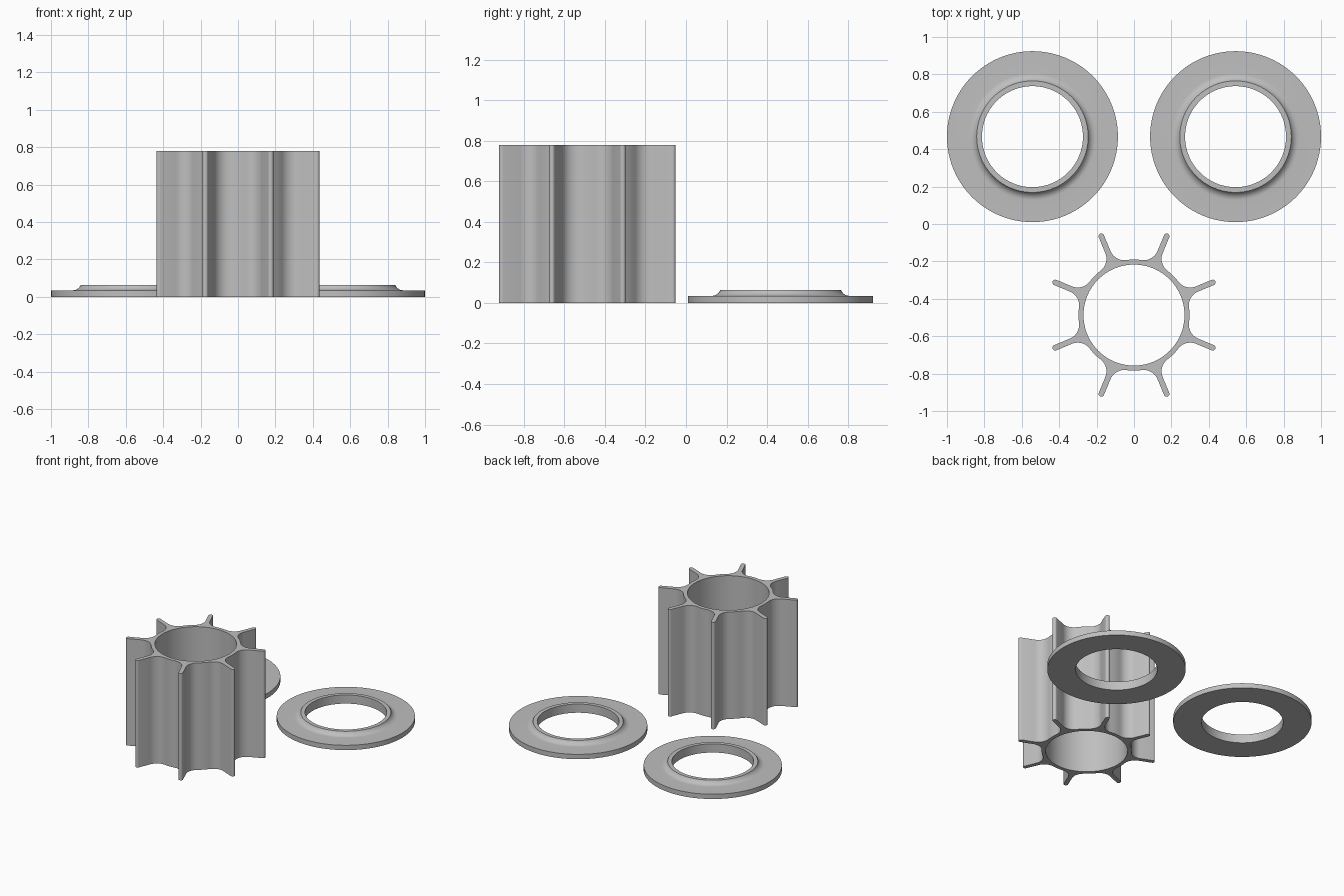
import bpy, bmesh, math
from mathutils import Matrix, Vector

if "Cube" in bpy.data.objects:
    bpy.data.objects.remove(bpy.data.objects["Cube"])

grey = bpy.data.materials.new("plain grey")
grey.diffuse_color = (0.52, 0.52, 0.52, 1)
grey.use_nodes = True
grey.node_tree.nodes["Principled BSDF"].inputs["Base Color"].default_value = grey.diffuse_color


def finish(bm, name, location):
    bmesh.ops.recalc_face_normals(bm, faces=bm.faces)
    mesh = bpy.data.meshes.new(name)
    bm.to_mesh(mesh)
    bm.free()
    mesh.materials.append(grey)
    obj = bpy.data.objects.new(name, mesh)
    obj.location = location
    bpy.context.collection.objects.link(obj)
    bpy.ops.object.select_all(action='DESELECT')
    obj.select_set(True)
    bpy.context.view_layer.objects.active = obj
    bpy.ops.object.shade_smooth_by_angle(angle=math.radians(30))
    return obj


def arc(cx, cy, r, a0, a1, n):
    return [Vector((cx + r * math.cos(a0 + (a1 - a0) * i / n),
                    cy + r * math.sin(a0 + (a1 - a0) * i / n), 0)) for i in range(n + 1)]


# Finned hub: one fin outline repeated eight times around a bore
BORE, WALL, TIP, HALF, FILLET, HEIGHT, FINS = 0.27, 0.297, 0.456, 0.015, 0.08, 0.78, 8
side = HALF + FILLET
along = math.sqrt((WALL + FILLET) ** 2 - side ** 2)
touch = math.atan2(side, along)
step = 2 * math.pi / FINS

lower = arc(along, -side, FILLET, math.pi - touch, math.pi / 2, 10)   # wall to fin
upper = [Vector((p.x, -p.y, 0)) for p in reversed(lower)]             # fin to wall
tip = arc(TIP, 0, HALF, -math.pi / 2, math.pi / 2, 8)
wall = arc(0, 0, WALL, touch, step - touch, 5)[1:-1]
fin = lower + tip + upper + wall

outline = []
for k in range(FINS):
    turn = Matrix.Rotation((k + 0.5) * step, 3, 'Z')
    outline += [turn @ p for p in fin]
bore = arc(0, 0, BORE, 0, 2 * math.pi, 96)[:-1]

bm = bmesh.new()
edges = []
for loop in (outline, bore):
    verts = [bm.verts.new(p) for p in loop]
    edges += [bm.edges.new((verts[i - 1], verts[i])) for i in range(len(verts))]
bmesh.ops.triangle_fill(bm, edges=edges, use_beauty=True, normal=(0, 0, 1))
ext = bmesh.ops.extrude_face_region(bm, geom=bm.faces[:], use_keep_orig=True)
top = [g for g in ext["geom"] if isinstance(g, bmesh.types.BMVert)]
bmesh.ops.translate(bm, verts=top, vec=(0, 0, HEIGHT))
finish(bm, "finned_hub", (0, -0.487, 0))

# Two flanged end rings: lathed section with a raised, filleted lip
fillet = arc(0.34, 0.0805, 0.0455, -math.pi / 2, -math.pi / 2 - 1.176, 8)
section = [(0.27, 0), (0.457, 0), (0.457, 0.035)]
section += [(p.x, p.y) for p in fillet] + [(0.27, 0.063)]
for name, x in (("left_end_ring", -0.543), ("right_end_ring", 0.543)):
    bm = bmesh.new()
    verts = [bm.verts.new((r, 0, z)) for r, z in section]
    edges = [bm.edges.new((verts[i - 1], verts[i])) for i in range(len(verts))]
    bmesh.ops.spin(bm, geom=verts + edges, cent=(0, 0, 0), axis=(0, 0, 1),
                   angle=2 * math.pi, steps=96)
    bmesh.ops.remove_doubles(bm, verts=bm.verts, dist=0.0002)
    finish(bm, name, (x, 0.467, 0))
